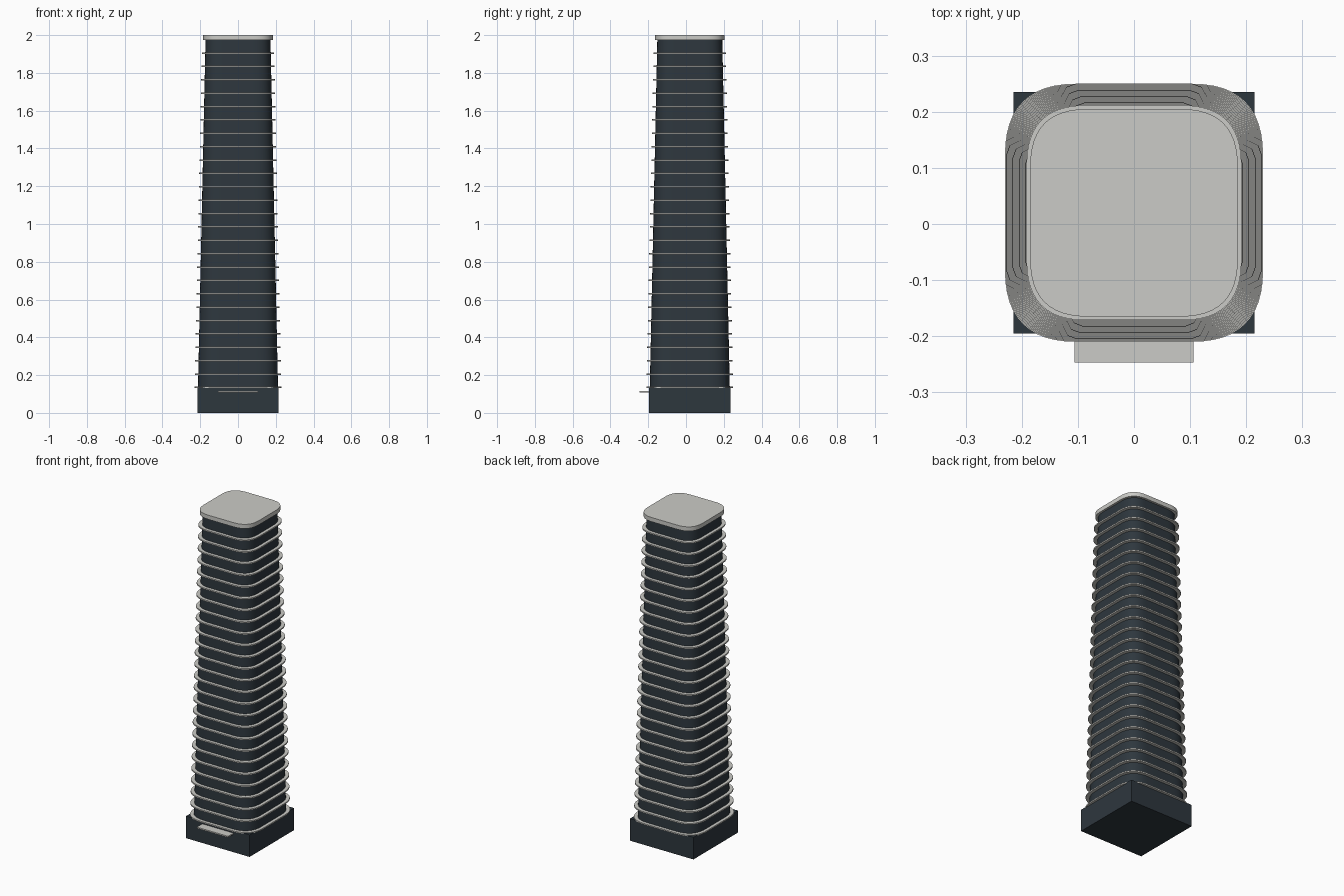
import bpy, bmesh
from mathutils import Vector

CY = 0.02            # tower axis offset in y
FLOORS = 26
Z0, STEP = 0.135, 0.0708
Z_ROOF = 1.974

cube = bpy.data.objects.get("Cube")
if cube:
    bpy.data.objects.remove(cube, do_unlink=True)


def material(name, rgb):
    m = bpy.data.materials.new(name)
    m.use_nodes = True
    color = (*rgb, 1)
    m.diffuse_color = color
    m.node_tree.nodes["Principled BSDF"].inputs["Base Color"].default_value = color
    return m


glass = material("dark glass", (0.027, 0.038, 0.048))
concrete = material("pale concrete", (0.60, 0.60, 0.57))


def add_object(name, bm, mat, smooth=False):
    bmesh.ops.recalc_face_normals(bm, faces=bm.faces)
    mesh = bpy.data.meshes.new(name)
    bm.to_mesh(mesh)
    bm.free()
    mesh.materials.append(mat)
    ob = bpy.data.objects.new(name, mesh)
    bpy.context.collection.objects.link(ob)
    if smooth:
        bpy.ops.object.select_all(action='DESELECT')
        ob.select_set(True)
        bpy.context.view_layer.objects.active = ob
        bpy.ops.object.shade_smooth_by_angle()
    return ob


def outline(half, steps=12):
    """Square plan whose corners are wide soft curves."""
    flat = half * 0.45
    a, c, b = Vector((half, flat)), Vector((half, half)), Vector((flat, half))
    corner = []
    for i in range(steps + 1):
        t = i / steps
        corner.append(a * (1 - t) ** 2 + c * 2 * t * (1 - t) + b * t * t)
    points = []
    for _ in range(4):
        points += corner
        corner = [Vector((-p.y, p.x)) for p in corner]
    return points


def loft(bm, z_low, half_low, z_high, half_high):
    """Closed solid between two soft square outlines."""
    low, high = ([bm.verts.new((p.x, p.y + CY, z)) for p in outline(h)]
                 for z, h in ((z_low, half_low), (z_high, half_high)))
    bm.faces.new(low)
    bm.faces.new(high)
    n = len(low)
    for i in range(n):
        j = (i + 1) % n
        bm.faces.new((low[i], low[j], high[j], high[i]))


def box(name, low, high, mat):
    bm = bmesh.new()
    low, high = Vector(low), Vector(high)
    bmesh.ops.create_cube(bm, size=1)
    bmesh.ops.scale(bm, vec=high - low, verts=bm.verts)
    bmesh.ops.translate(bm, vec=(low + high) / 2, verts=bm.verts)
    return add_object(name, bm, mat)


def body_half(z):
    return 0.212 - 0.040 * (z - Z0) / (Z_ROOF - Z0)


# Square podium and entrance canopy
box("podium", (-0.215, CY - 0.215, 0), (0.215, CY + 0.215, Z0), glass)
box("entrance_canopy", (-0.106, -0.247, 0.109), (0.106, -0.19, 0.117), concrete)

# Tapering glass shaft
bm = bmesh.new()
loft(bm, Z0 - 0.01, body_half(Z0), Z_ROOF, body_half(Z_ROOF))
add_object("tower_shaft", bm, glass, smooth=True)

# Projecting floor slabs
bm = bmesh.new()
for i in range(FLOORS):
    z = Z0 + i * STEP
    half = body_half(z) + 0.018
    loft(bm, z - 0.004, half, z + 0.004, half)
add_object("floor_slabs", bm, concrete, smooth=True)

# Roof cap
bm = bmesh.new()
loft(bm, Z_ROOF, 0.185, 2.0, 0.185)
add_object("roof_cap", bm, concrete, smooth=True)
